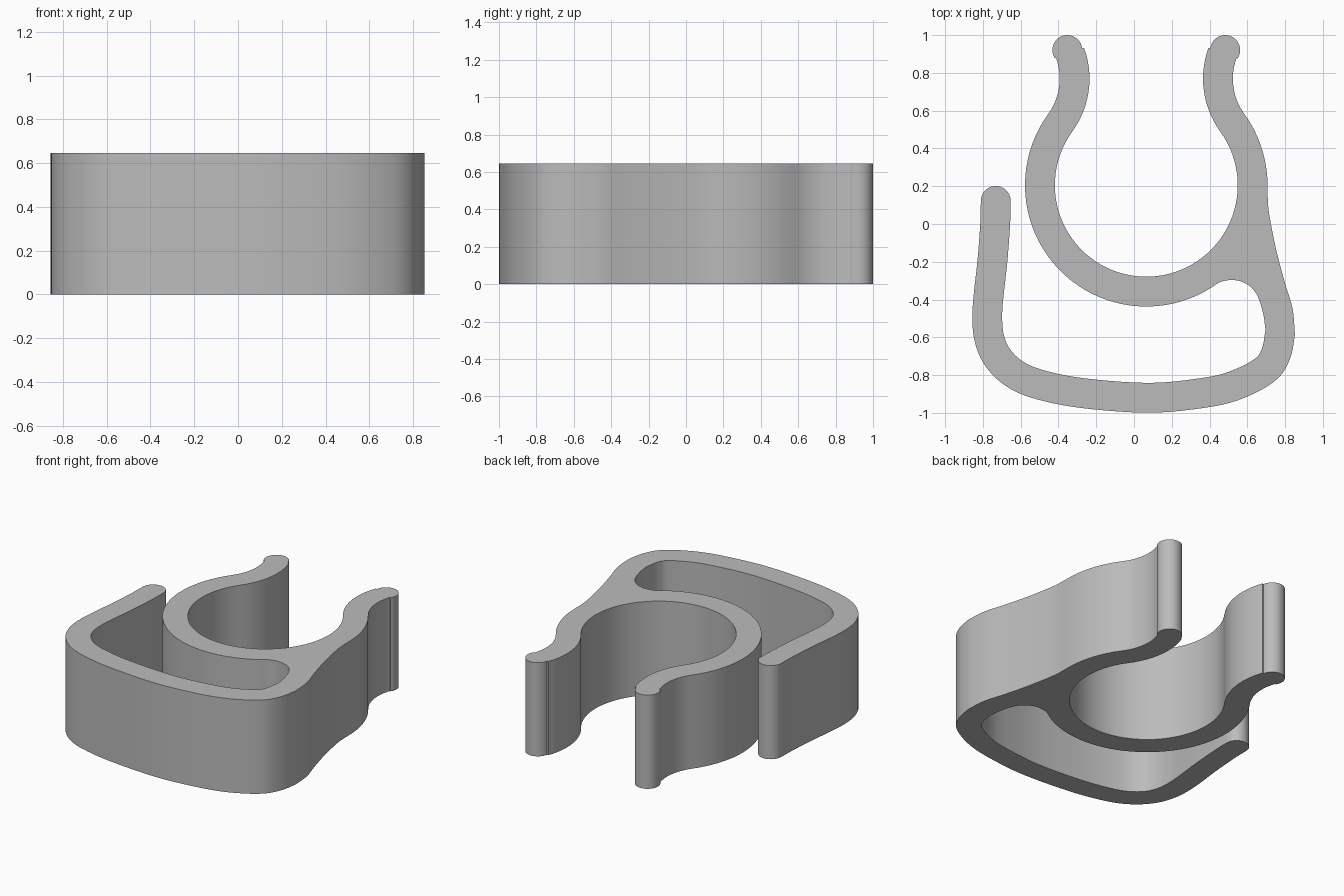
import bpy
import bmesh
from math import cos, sin, radians
from mathutils import Vector

if "Cube" in bpy.data.objects:
    bpy.data.objects.remove(bpy.data.objects["Cube"], do_unlink=True)

HEIGHT = 0.645
HALF_WALL = 0.079
RING = Vector((0.065, 0.205))
RING_MID = 0.563
RING_IN, RING_OUT = RING_MID - HALF_WALL, RING_MID + HALF_WALL
JOIN = 36          # angle where the ring turns into a prong
FLARE_END = 160    # angle where the prong meets its rounded tip


def arc(centre, radius, start, end, step=4):
    """Points on an arc, angles in degrees, either direction."""
    n = max(2, round(abs(end - start) / step))
    angles = [radians(start + (end - start) * i / n) for i in range(n + 1)]
    return [centre + radius * Vector((cos(a), sin(a))) for a in angles]


def spline(points, steps=5):
    """Smooth curve through all points."""
    p = [Vector(q) for q in points]
    p = [2 * p[0] - p[1]] + p + [2 * p[-1] - p[-2]]
    out = []
    for a, b, c, d in zip(p, p[1:], p[2:], p[3:]):
        for i in range(steps):
            t = i / steps
            out.append(b + (c - a) * t / 2 + (a - 2.5 * b + 2 * c - d / 2) * t**2
                       + (1.5 * (b - c) + (d - a) / 2) * t**3)
    return out + [p[-2]]


def offset(path, distance):
    """Path shifted to its left by distance."""
    out = []
    for i, q in enumerate(path):
        t = (path[min(i + 1, len(path) - 1)] - path[max(i - 1, 0)]).normalized()
        out.append(q + distance * Vector((-t.y, t.x)))
    return out


# Right prong: outer edge, rounded tip, inner edge
turn = Vector((cos(radians(JOIN)), sin(radians(JOIN))))
reach = 0.961
flare = RING + reach * turn
tip = Vector((0.483, 0.921))
prong = (arc(RING, RING_OUT, 0, JOIN)
         + arc(flare, reach - RING_OUT, JOIN + 180, FLARE_END)
         + arc(tip, HALF_WALL, -35, 172, 9)
         + arc(flare, reach - RING_IN, FLARE_END, JOIN + 180))
left_prong = [Vector((2 * RING.x - q.x, q.y)) for q in reversed(prong)]

# Ring between the prongs
ring_inside = arc(RING, RING_IN, JOIN, -180 - JOIN)
ring_outside = arc(RING, RING_OUT, 180, 303)

# Hooked arm, drawn along its middle from the right side to the left tip
arm = spline([(0.774, -0.575), (0.752, -0.685), (0.69, -0.775), (0.52, -0.86),
              (0.325, -0.9), (0.065, -0.92), (-0.275, -0.895), (-0.5, -0.85),
              (-0.63, -0.795), (-0.72, -0.71), (-0.765, -0.61), (-0.777, -0.5),
              (-0.77, -0.38), (-0.75, -0.2), (-0.735, 0), (-0.732, 0.122)])
arm_inside = offset(arm, -HALF_WALL)
arm_outside = offset(arm, HALF_WALL)
arm_tip = arc(arm[-1], HALF_WALL, 0, 180, 9)

# Web joining the arm to the ring: pocket corner and outer flank
pocket = spline([ring_outside[-1], (0.455, -0.308), (0.51, -0.297), (0.57, -0.305),
                 (0.625, -0.34), (0.66, -0.395), (0.685, -0.48), arm_inside[0]])
flank = spline([arm_outside[0], (0.84, -0.45), (0.8, -0.315), (0.756, -0.15),
                (0.725, 0), (0.71, 0.1), prong[0]])
# The arm runs clockwise, so its left side faces the pocket when reversed
if (arm_inside[0] - RING).length > (arm_outside[0] - RING).length:
    arm_inside, arm_outside = arm_outside, arm_inside
    pocket = spline([ring_outside[-1], (0.455, -0.308), (0.51, -0.297), (0.57, -0.305),
                     (0.625, -0.34), (0.66, -0.395), (0.685, -0.48), arm_inside[0]])
    flank = spline([arm_outside[0], (0.84, -0.45), (0.8, -0.315), (0.756, -0.15),
                    (0.725, 0), (0.71, 0.1), prong[0]])

outline = []
for q in (prong + ring_inside + left_prong + ring_outside + pocket + arm_inside
          + arm_tip + arm_outside[::-1] + flank):
    if not outline or (q - outline[-1]).length > 0.004:
        outline.append(q)
if (outline[0] - outline[-1]).length < 0.004:
    outline.pop()

# Raise the outline into a solid clip
bm = bmesh.new()
base = bm.faces.new([bm.verts.new((q.x, q.y, 0)) for q in outline])
raised = bmesh.ops.extrude_face_region(bm, geom=[base], use_keep_orig=True)
top = [v for v in raised["geom"] if isinstance(v, bmesh.types.BMVert)]
bmesh.ops.translate(bm, verts=top, vec=(0, 0, HEIGHT))
bmesh.ops.recalc_face_normals(bm, faces=bm.faces)
mesh = bpy.data.meshes.new("spring_clip")
bm.to_mesh(mesh)
bm.free()
clip = bpy.data.objects.new("spring_clip", mesh)
bpy.context.collection.objects.link(clip)

# Plain grey plastic
grey = bpy.data.materials.new("grey_plastic")
grey.use_nodes = True
colour = (0.5, 0.5, 0.5, 1)
grey.diffuse_color = colour
grey.node_tree.nodes["Principled BSDF"].inputs["Base Color"].default_value = colour
mesh.materials.append(grey)

bpy.ops.object.select_all(action="DESELECT")
clip.select_set(True)
bpy.context.view_layer.objects.active = clip
bpy.ops.object.shade_smooth_by_angle(angle=radians(35))
